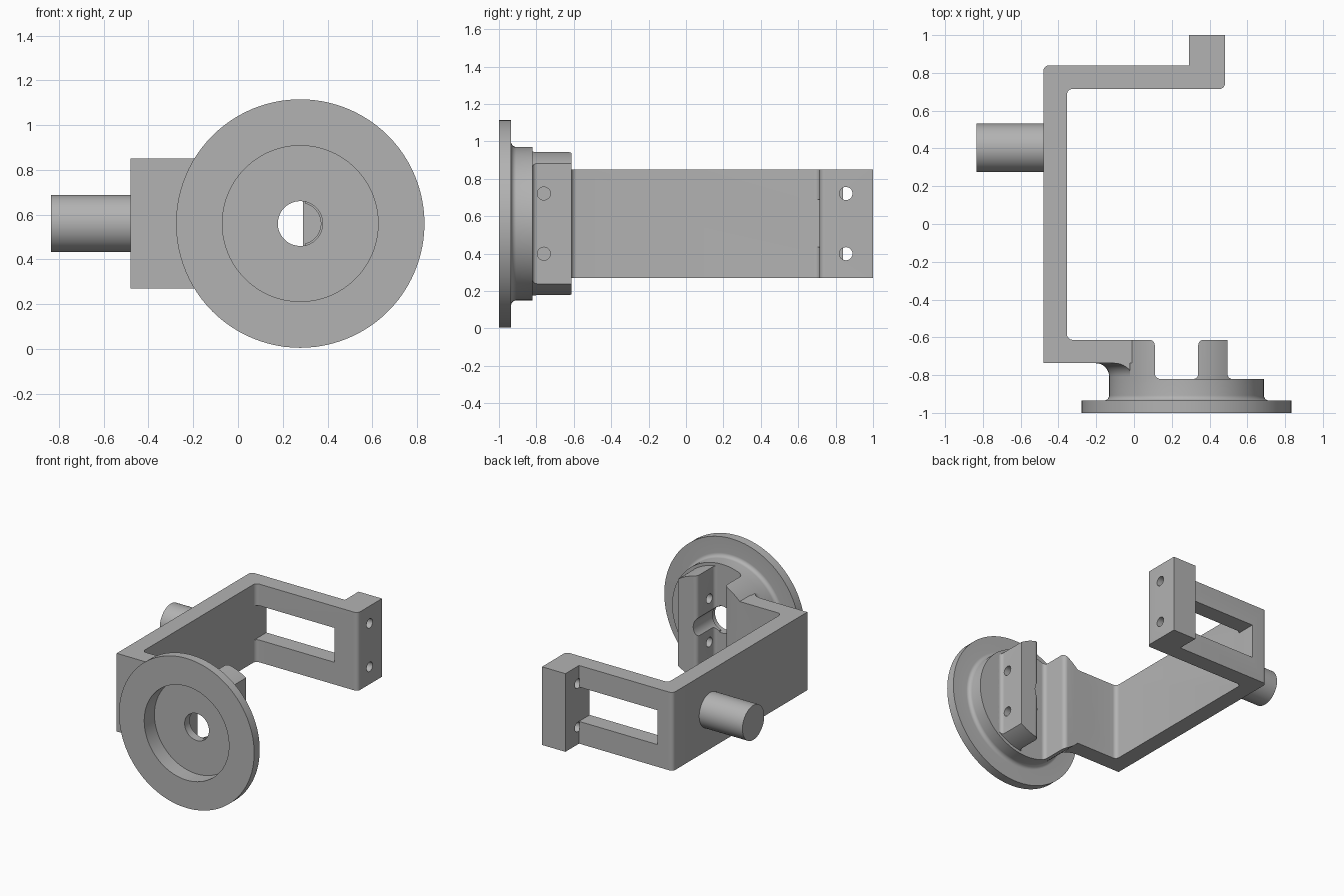
import bpy, bmesh, math
from mathutils import Vector

cube = bpy.data.objects.get("Cube")
if cube:
    bpy.data.objects.remove(cube, do_unlink=True)

AX, AZ = 0.278, 0.56      # wheel axis, also mid height
LOW, HIGH = 0.27, 0.85    # bracket height
STEPS = 96

grey = bpy.data.materials.new("plain grey")
grey.use_nodes = True
colour = (0.45, 0.45, 0.45, 1)
grey.diffuse_color = colour
grey.node_tree.nodes["Principled BSDF"].inputs["Base Color"].default_value = colour


def finish(name, bm):
    bmesh.ops.recalc_face_normals(bm, faces=bm.faces)
    mesh = bpy.data.meshes.new(name)
    bm.to_mesh(mesh)
    bm.free()
    mesh.materials.append(grey)
    ob = bpy.data.objects.new(name, mesh)
    bpy.context.collection.objects.link(ob)
    return ob


def rounded(corners, n=8):
    """Outline from (x, y, radius) corners, with arcs at the corners."""
    out = []
    for i, (x, y, r) in enumerate(corners):
        p = Vector((x, y))
        if not r:
            out.append(p)
            continue
        a = (Vector(corners[i - 1][:2]) - p).normalized()
        b = (Vector(corners[(i + 1) % len(corners)][:2]) - p).normalized()
        for k in range(n + 1):
            t = k / n * math.pi / 2
            out.append(p + a * r * (1 - math.sin(t)) + b * r * (1 - math.cos(t)))
    return out


def prism(name, corners, z0=LOW, z1=HIGH):
    bm = bmesh.new()
    face = bm.faces.new([bm.verts.new((p.x, p.y, z0)) for p in rounded(corners)])
    new = bmesh.ops.extrude_face_region(bm, geom=[face])["geom"]
    verts = [v for v in new if isinstance(v, bmesh.types.BMVert)]
    bmesh.ops.translate(bm, verts=verts, vec=(0, 0, z1 - z0))
    return finish(name, bm)


def box(name, x0, x1, y0, y1, z0, z1):
    return prism(name, [(x0, y0, 0), (x1, y0, 0), (x1, y1, 0), (x0, y1, 0)], z0, z1)


def lathe(name, corners):
    """Ring turned about the wheel axis from a closed (radius, y) outline."""
    bm = bmesh.new()
    rings = []
    for i in range(STEPS):
        c, s = math.cos(math.tau * i / STEPS), math.sin(math.tau * i / STEPS)
        rings.append([bm.verts.new((AX + p.x * c, p.y, AZ + p.x * s)) for p in rounded(corners)])
    for i in range(STEPS):
        a, b = rings[i - 1], rings[i]
        for j in range(len(a)):
            bm.faces.new((a[j - 1], a[j], b[j], b[j - 1]))
    return finish(name, bm)


def rod(name, radius, start, end, n=STEPS):
    start, end = Vector(start), Vector(end)
    axis = end - start
    bm = bmesh.new()
    bmesh.ops.create_cone(bm, cap_ends=True, segments=n, radius1=radius,
                          radius2=radius, depth=axis.length)
    turn = Vector((0, 0, 1)).rotation_difference(axis.normalized()).to_matrix()
    bmesh.ops.rotate(bm, verts=bm.verts, matrix=turn)
    bmesh.ops.translate(bm, verts=bm.verts, vec=(start + end) / 2)
    return finish(name, bm)


def combine(ob, other, operation):
    mod = ob.modifiers.new("shape", "BOOLEAN")
    mod.operation, mod.object, mod.solver = operation, other, "EXACT"
    bpy.context.view_layer.objects.active = ob
    bpy.ops.object.modifier_apply(modifier=mod.name)
    bpy.data.objects.remove(other, do_unlink=True)


def axis_rod(radius, y0=-0.9, y1=-0.5):
    return rod("helper", radius, (AX, y0, AZ), (AX, y1, AZ))


def drill(ob, x0, x1, y):
    for side in (-1, 1):
        z = AZ + side * 0.161
        combine(ob, rod("drill", 0.035, (x0, y, z), (x1, y, z), 32), "DIFFERENCE")


# Flanged wheel with a front recess, a centre hole and a filleted hub
wheel = lathe("flanged_wheel", [
    (0.10, -0.88, 0), (0.348, -0.88, 0), (0.348, -1, 0), (0.555, -1, 0),
    (0.555, -0.935, 0), (0.41, -0.935, 0.028), (0.41, -0.82, 0), (0.10, -0.82, 0)])

# Bent bracket with a foot at the back end
bracket = prism("bracket", [
    (-0.48, -0.737, 0), (0.0, -0.737, 0), (0.0, -0.613, 0), (-0.355, -0.613, 0.03),
    (-0.355, 0.715, 0.03), (0.482, 0.715, 0.03), (0.482, 1, 0), (0.29, 1, 0),
    (0.29, 0.84, 0), (-0.48, 0.84, 0.03)])

# Window and screw holes of the back arm
combine(bracket, box("window", -0.355, 0.29, 0.6, 0.9, 0.435, 0.69), "DIFFERENCE")
drill(bracket, 0.285, 0.6, 0.855)

# Curved fillet under the front arm where it meets the hub
fillet = lathe("arm_fillet", [
    (0.3, -0.72, 0), (0.49, -0.72, 0), (0.49, -0.737, 0),
    (0.41, -0.737, 0.07), (0.41, -0.83, 0), (0.3, -0.83, 0)])
combine(fillet, box("trim", -0.3, -0.02, -0.9, -0.6, LOW, HIGH), "INTERSECT")

# Boss joining the front arm to the hub, cut to the hub's round outline
arm_boss = prism("arm_boss", [
    (-0.2, -0.84, 0), (0.145, -0.84, 0), (0.145, -0.82, 0), (0.11, -0.82, 0.03),
    (0.11, -0.613, 0.03), (-0.2, -0.613, 0)], 0, 1.2)
combine(arm_boss, axis_rod(0.41), "INTERSECT")
combine(bracket, arm_boss, "UNION")

# Free-standing boss with screw holes and a notch around the axis
screw_boss = prism("screw_boss", [
    (0.3, -0.84, 0), (0.53, -0.84, 0), (0.53, -0.82, 0), (0.495, -0.82, 0.025),
    (0.495, -0.613, 0), (0.34, -0.613, 0.03), (0.34, -0.82, 0.025), (0.3, -0.82, 0)], 0, 1.2)
combine(screw_boss, axis_rod(0.388), "INTERSECT")
combine(screw_boss, axis_rod(0.092), "DIFFERENCE")
drill(screw_boss, 0.2, 0.6, -0.76)

# Side shaft
shaft = rod("side_shaft", 0.128, (-0.835, 0.403, AZ), (-0.45, 0.403, AZ))

# Smooth round faces, keep the edges sharp
for ob in (wheel, bracket, fillet, screw_boss, shaft):
    bpy.ops.object.select_all(action="DESELECT")
    ob.select_set(True)
    bpy.context.view_layer.objects.active = ob
    bpy.ops.object.shade_smooth_by_angle(angle=math.radians(30))
